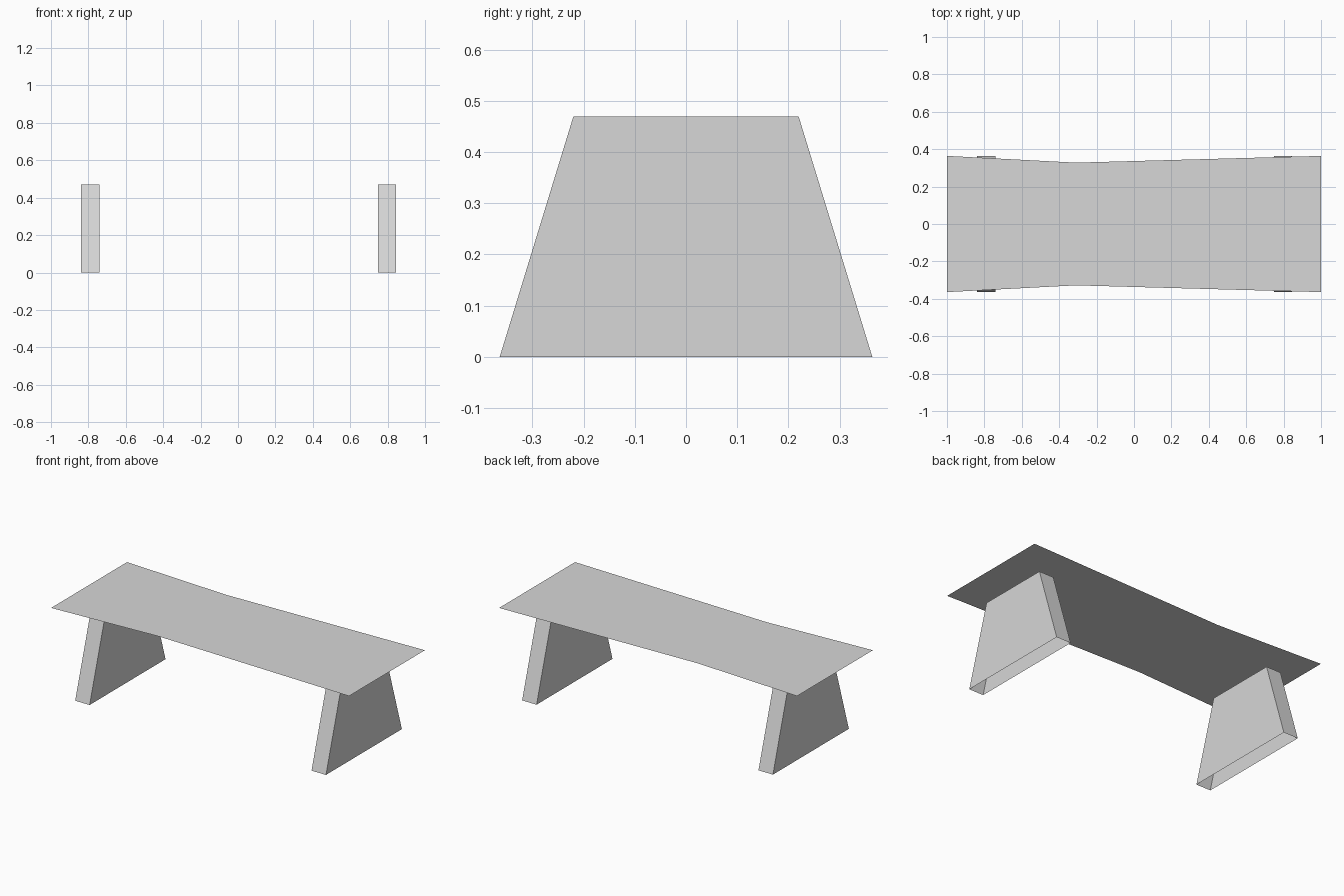
import bpy
import bmesh

if "Cube" in bpy.data.objects:
    bpy.data.objects.remove(bpy.data.objects["Cube"], do_unlink=True)

TOP_Z, LEG_HEIGHT = 0.52, 0.47
FOOT_HALF, HEAD_HALF = 0.364, 0.22
LEG_THICK = 0.097

grey = bpy.data.materials.new("light grey")
grey.use_nodes = True
colour = (0.68, 0.68, 0.68, 1.0)
grey.diffuse_color = colour
grey.node_tree.nodes["Principled BSDF"].inputs["Base Color"].default_value = colour


def finish(bm, name):
    mesh = bpy.data.meshes.new(name)
    bm.to_mesh(mesh)
    bm.free()
    mesh.materials.append(grey)
    obj = bpy.data.objects.new(name, mesh)
    bpy.context.collection.objects.link(obj)


# Thin bench top, pinched slightly off centre, floating just above the legs
bm = bmesh.new()
waist = [(-1, 0.364), (-0.31, 0.328), (1, 0.364)]
outline = [(x, -y) for x, y in waist] + [(x, y) for x, y in reversed(waist)]
bm.faces.new([bm.verts.new((x, y, TOP_Z)) for x, y in outline])
finish(bm, "bench_top")


# Hollow tapered legs: four walls, open at the foot and under the top
def make_leg(name, x):
    bm = bmesh.new()
    rings = []
    for z, half in ((0, FOOT_HALF), (LEG_HEIGHT, HEAD_HALF)):
        h = LEG_THICK / 2
        corners = [(x - h, -half), (x + h, -half), (x + h, half), (x - h, half)]
        rings.append([bm.verts.new((cx, cy, z)) for cx, cy in corners])
    foot, head = rings
    for i in range(4):
        j = (i + 1) % 4
        bm.faces.new((foot[i], foot[j], head[j], head[i]))
    finish(bm, name)


make_leg("left_leg", 0.797)
make_leg("right_leg", -0.79)
